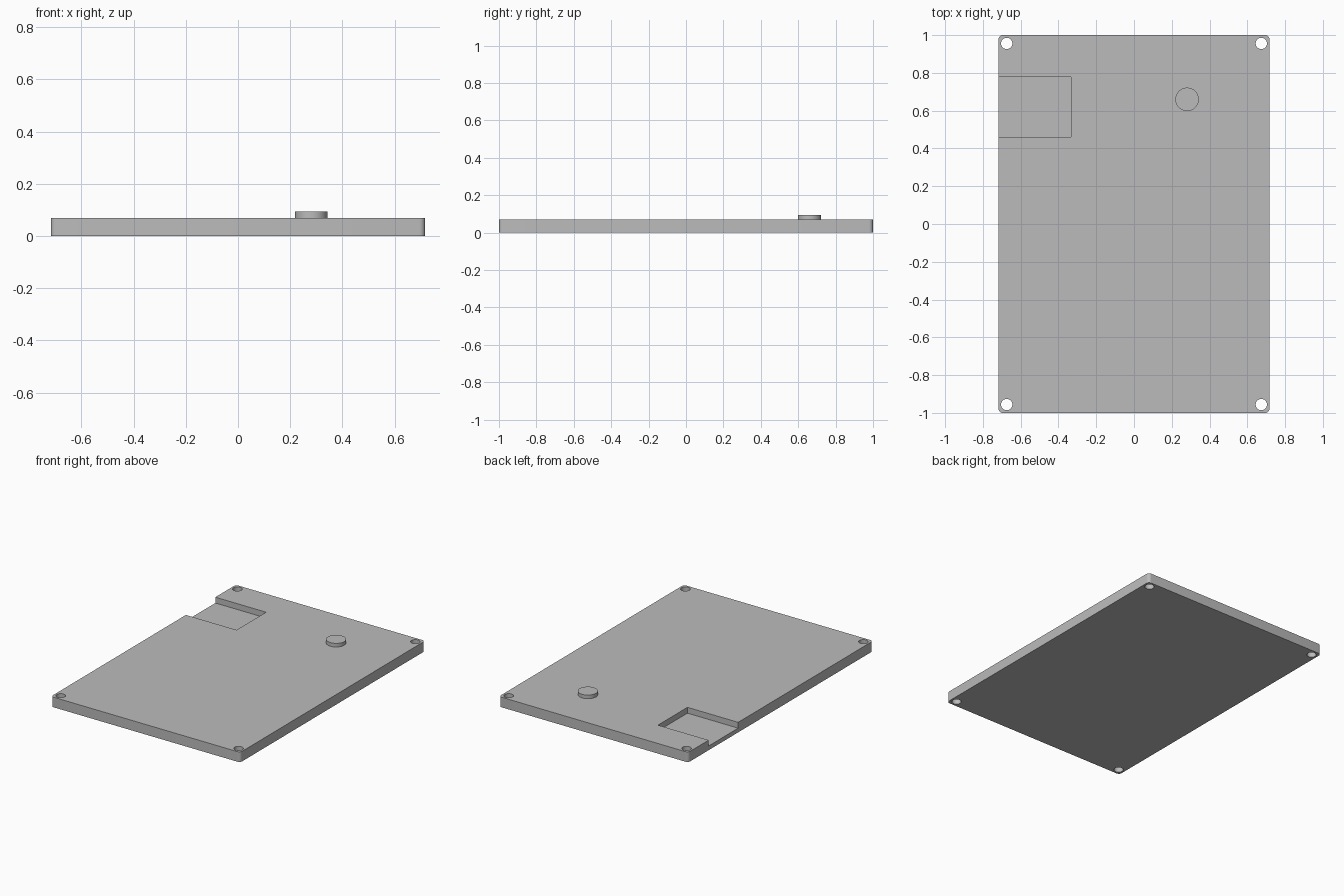
import bpy
import bmesh
from mathutils import Matrix

default = bpy.data.objects.get("Cube")
if default:
    bpy.data.objects.remove(default, do_unlink=True)

HALF_X, HALF_Y, THICK = 0.717, 1.0, 0.069
HOLE_X, HOLE_Y, HOLE_R = 0.674, 0.956, 0.03

grey = bpy.data.materials.new("plain grey")
grey.use_nodes = True
colour = (0.5, 0.5, 0.5, 1)
grey.diffuse_color = colour
grey.node_tree.nodes["Principled BSDF"].inputs["Base Color"].default_value = colour


def finish(name, bm):
    mesh = bpy.data.meshes.new(name)
    bm.to_mesh(mesh)
    bm.free()
    mesh.materials.append(grey)
    obj = bpy.data.objects.new(name, mesh)
    bpy.context.collection.objects.link(obj)
    return obj


def box(name, x0, x1, y0, y1, z0, z1, corner=0):
    bm = bmesh.new()
    bmesh.ops.create_cube(bm, size=1)
    bmesh.ops.scale(bm, vec=(x1 - x0, y1 - y0, z1 - z0), verts=bm.verts)
    bmesh.ops.translate(bm, vec=((x0 + x1) / 2, (y0 + y1) / 2, (z0 + z1) / 2), verts=bm.verts)
    if corner:
        upright = [e for e in bm.edges if abs(e.verts[0].co.z - e.verts[1].co.z) > 0.01]
        bmesh.ops.bevel(bm, geom=upright, offset=corner, segments=6, profile=0.5, affect='EDGES')
    return finish(name, bm)


def cylinder(name, x, y, z0, z1, radius, sides=48):
    bm = bmesh.new()
    bmesh.ops.create_cone(bm, cap_ends=True, segments=sides, radius1=radius, radius2=radius,
                          depth=z1 - z0, matrix=Matrix.Translation((x, y, (z0 + z1) / 2)))
    return finish(name, bm)


# Base plate with rounded corners
plate = box("base_plate", -HALF_X, HALF_X, -HALF_Y, HALF_Y, 0, THICK, corner=0.022)

# Cutters: open-sided pocket and four corner through holes
cutters = [box("pocket_cutter", -HALF_X - 0.1, -0.333, 0.46, 0.779, 0.029, THICK + 0.1)]
for sx in (-1, 1):
    for sy in (-1, 1):
        cutters.append(cylinder("hole_cutter", sx * HOLE_X, sy * HOLE_Y, -0.1, THICK + 0.1, HOLE_R))

for cutter in cutters:
    cutter.hide_render = True
    cut = plate.modifiers.new("cut", 'BOOLEAN')
    cut.operation = 'DIFFERENCE'
    cut.solver = 'EXACT'
    cut.object = cutter

# Bake the cuts and drop the cutters
bpy.context.view_layer.update()
depsgraph = bpy.context.evaluated_depsgraph_get()
cut_mesh = bpy.data.meshes.new_from_object(plate.evaluated_get(depsgraph))
plate.modifiers.clear()
plate.data = cut_mesh
for cutter in cutters:
    bpy.data.objects.remove(cutter, do_unlink=True)

# Raised round button, seated on the plate
button = cylinder("round_button", 0.281, 0.66, THICK, 0.094, 0.062, sides=64)

# Smooth the curved walls, keep edges sharp
for obj in bpy.context.selected_objects:
    obj.select_set(False)
for obj in (plate, button):
    obj.select_set(True)
bpy.context.view_layer.objects.active = plate
bpy.ops.object.shade_smooth_by_angle()
